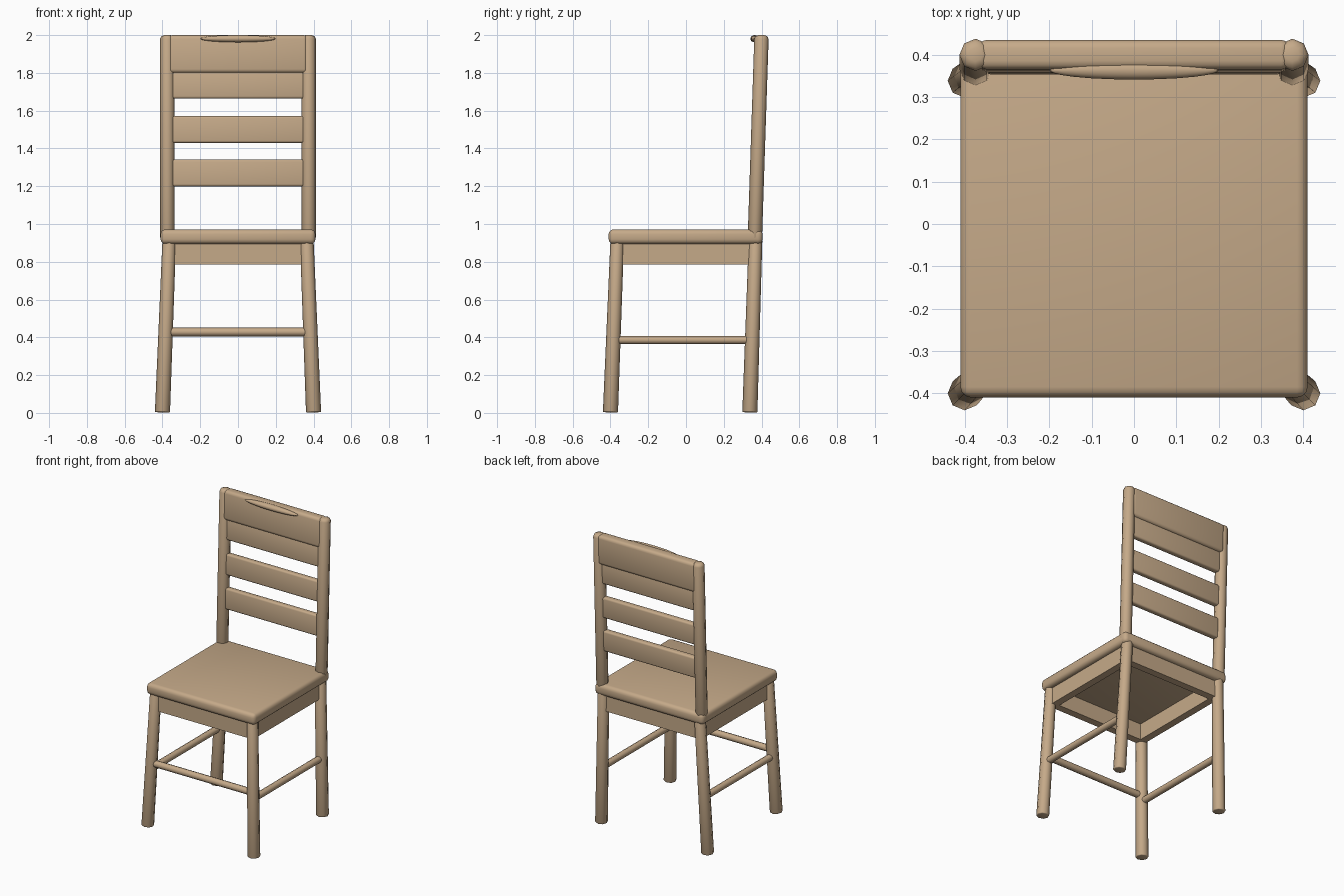
import bpy, bmesh, math
from mathutils import Vector, Matrix

if "Cube" in bpy.data.objects:
    bpy.data.objects.remove(bpy.data.objects["Cube"])

wood = bpy.data.materials.new("tan wood")
wood.diffuse_color = (0.56, 0.40, 0.25, 1)
wood.use_nodes = True
wood.node_tree.nodes["Principled BSDF"].inputs["Base Color"].default_value = wood.diffuse_color


def finish(name, bm):
    mesh = bpy.data.meshes.new(name)
    bmesh.ops.recalc_face_normals(bm, faces=bm.faces)
    bm.to_mesh(mesh)
    bm.free()
    ob = bpy.data.objects.new(name, mesh)
    bpy.context.collection.objects.link(ob)
    mesh.materials.append(wood)
    bpy.ops.object.select_all(action='DESELECT')
    ob.select_set(True)
    bpy.context.view_layer.objects.active = ob
    bpy.ops.object.shade_smooth_by_angle(angle=math.radians(50))
    return ob


def box(name, centre, size, bevel=0.0, tilt=0.0):
    bm = bmesh.new()
    bmesh.ops.create_cube(bm, size=1, matrix=Matrix.Diagonal((*size, 1)))
    if bevel:
        bmesh.ops.bevel(bm, geom=list(bm.edges), offset=bevel, segments=3,
                        profile=0.5, affect='EDGES')
    bm.transform(Matrix.Translation(centre) @ Matrix.Rotation(tilt, 4, 'X'))
    return finish(name, bm)


def rod(name, a, b, r1, r2, sides=8, bevel=0.0):
    a, b = Vector(a), Vector(b)
    d = b - a
    bm = bmesh.new()
    bmesh.ops.create_cone(bm, cap_ends=True, segments=sides, radius1=r1, radius2=r2, depth=d.length)
    if bevel:
        rims = [e for e in bm.edges if abs(e.verts[0].co.z - e.verts[1].co.z) < 1e-5]
        bmesh.ops.bevel(bm, geom=rims, offset=bevel, segments=2, profile=0.5, affect='EDGES')
    rot = Vector((0, 0, 1)).rotation_difference(d).to_matrix().to_4x4()
    bm.transform(Matrix.Translation((a + b) / 2) @ rot)
    return finish(name, bm)


# seat
box("seat", (0, -0.002, 0.933), (0.82, 0.815, 0.077), 0.025)

# legs, back posts, side rails and side stretchers, mirrored left and right
for s, side in ((-1, "left"), (1, "right")):
    rod(f"front_leg_{side}", (s * 0.40, -0.40, 0.003), (s * 0.364, -0.364, 0.915),
        0.04, 0.036, bevel=0.005)
    rod(f"back_leg_{side}", (s * 0.40, 0.338, 0.003), (s * 0.364, 0.368, 0.915),
        0.04, 0.036, bevel=0.005)
    rod(f"back_post_{side}", (s * 0.374, 0.364, 0.91), (s * 0.374, 0.400, 2.0),
        0.038, 0.038, bevel=0.02)
    box(f"side_apron_{side}", (s * 0.352, 0, 0.845), (0.05, 0.68, 0.12))
    rod(f"side_stretcher_{side}", (s * 0.384, -0.375, 0.386), (s * 0.384, 0.345, 0.386),
        0.022, 0.022)

# front and back aprons
for y, end in ((-0.352, "front"), (0.352, "back")):
    box(f"{end}_apron", (0, y, 0.845), (0.69, 0.05, 0.12))

# front stretcher
rod("front_stretcher", (-0.375, -0.384, 0.428), (0.375, -0.384, 0.428), 0.023, 0.023)

# ladder slats, leaning with the posts
lean = -math.atan2(0.036, 1.09)
for i, z in enumerate((1.27, 1.50, 1.735)):
    y = 0.364 + 0.036 * (z - 0.91) / 1.09
    box(f"back_slat_{i + 1}", (0, y, z), (0.70, 0.042, 0.142), 0.012, lean)

# crest rail
box("crest_rail", (0, 0.397, 1.899), (0.735, 0.07, 0.20), 0.02, lean)

# lens shaped handle on the crest rail
bm = bmesh.new()
bmesh.ops.create_uvsphere(bm, u_segments=24, v_segments=12, radius=1,
                          matrix=Matrix.Translation((0, 0.363, 1.981))
                          @ Matrix.Diagonal((0.2, 0.022, 0.019, 1)))
finish("crest_handle", bm)
